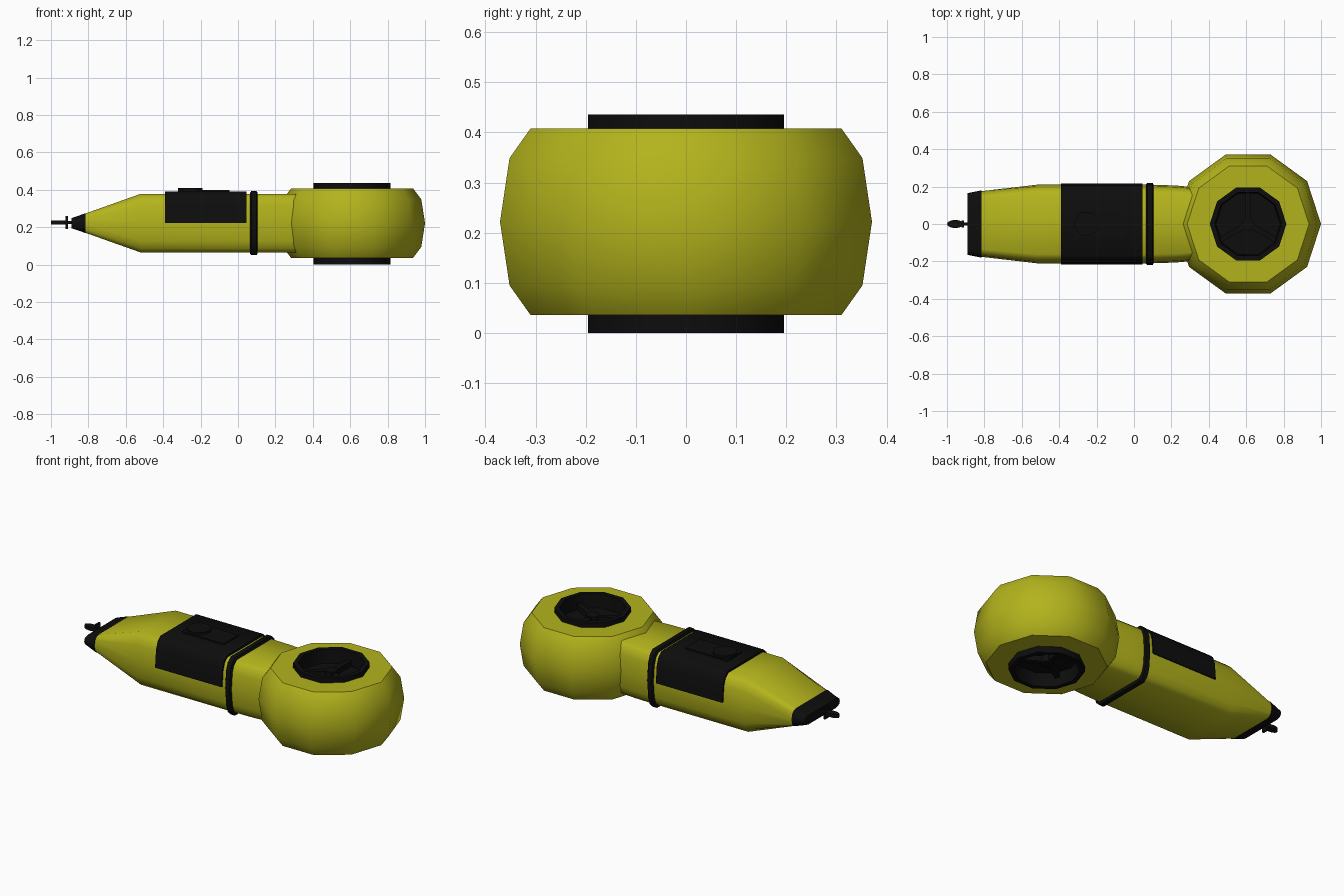
import bpy, bmesh, math
from mathutils import Matrix, Vector

if "Cube" in bpy.data.objects:
    bpy.data.objects.remove(bpy.data.objects["Cube"])

ZC = 0.222          # height of the centre line
HEAD_X = 0.61       # centre of the round head


def material(name, rgb):
    m = bpy.data.materials.new(name)
    m.diffuse_color = (*rgb, 1)
    m.use_nodes = True
    m.node_tree.nodes["Principled BSDF"].inputs["Base Color"].default_value = m.diffuse_color
    return m


YELLOW = material("yellow_shell", (0.45, 0.45, 0.012))
BLACK = material("black_plastic", (0.004, 0.004, 0.004))


def finish(bm, name, mat, angle=45):
    bmesh.ops.remove_doubles(bm, verts=bm.verts, dist=1e-5)
    bmesh.ops.recalc_face_normals(bm, faces=bm.faces)
    me = bpy.data.meshes.new(name)
    bm.to_mesh(me)
    bm.free()
    me.materials.append(mat)
    ob = bpy.data.objects.new(name, me)
    bpy.context.collection.objects.link(ob)
    bpy.ops.object.select_all(action='DESELECT')
    ob.select_set(True)
    bpy.context.view_layer.objects.active = ob
    bpy.ops.object.shade_smooth_by_angle(angle=math.radians(angle))
    return ob


def loft(name, section, stations, mat, angle=50):
    """Sweep a unit y/z section through (x, half width, half height) stations."""
    bm = bmesh.new()
    rings = [[bm.verts.new((x, y * w, ZC + z * h)) for y, z in section]
             for x, w, h in stations]
    n = len(section)
    for a, b in zip(rings, rings[1:]):
        for i in range(n):
            bm.faces.new((a[i], a[(i + 1) % n], b[(i + 1) % n], b[i]))
    bm.faces.new(rings[0])
    bm.faces.new(rings[-1])
    return finish(bm, name, mat, angle)


def lathe(name, profile, mat, sides=10, angle=45):
    """Spin an (r, z) profile about the vertical axis of the head."""
    bm = bmesh.new()
    verts = [bm.verts.new((HEAD_X + r, 0, z)) for r, z in profile]
    edges = [bm.edges.new(p) for p in zip(verts, verts[1:])]
    bmesh.ops.spin(bm, geom=verts + edges, cent=(HEAD_X, 0, 0), axis=(0, 0, 1),
                   angle=math.tau, steps=sides, use_merge=True)
    return finish(bm, name, mat, angle)


def box(name, centre, size, mat, rot=None):
    bm = bmesh.new()
    bmesh.ops.create_cube(bm, size=1, matrix=Matrix.Diagonal((*size, 1)))
    if rot:
        bm.transform(rot)
    bm.transform(Matrix.Translation(centre))
    return finish(bm, name, mat, 30)


def cylinder(name, centre, radius, depth, mat, sides=16, axis='Z', scale=(1, 1, 1)):
    bm = bmesh.new()
    bmesh.ops.create_cone(bm, cap_ends=True, segments=sides, radius1=radius,
                          radius2=radius, depth=depth)
    if axis == 'X':
        bm.transform(Matrix.Rotation(math.pi / 2, 4, 'Y'))
    bm.transform(Matrix.Translation(centre) @ Matrix.Diagonal((*scale, 1)))
    return finish(bm, name, mat, 40)


# Rounded cross-section, one quarter mirrored to a full loop
quarter = [(1, 0), (0.96, 0.6), (0.89, 0.86), (0.77, 1)]
upper = quarter + [(-y, z) for y, z in reversed(quarter)]
full = upper + [(y, -z) for y, z in reversed(upper[1:-1])]

# Handle body and its dark tip
loft("handle_body", full, [(-0.82, 0.175, 0.05), (-0.52, 0.21, 0.157),
                           (0.10, 0.21, 0.157), (0.22, 0.206, 0.157),
                           (0.40, 0.19, 0.157)], YELLOW)
loft("handle_tip", full, [(-0.89, 0.165, 0.027), (-0.815, 0.18, 0.053)], BLACK)
loft("collar_ring", full, [(0.065, 0.212, 0.163), (0.071, 0.22, 0.171),
                           (0.099, 0.22, 0.171), (0.105, 0.212, 0.163)], BLACK)

# Control cover over the upper half of the handle
loft("control_cover", upper, [(-0.39, 0.217, 0.169), (0.045, 0.217, 0.169)], BLACK)
box("control_plate", (-0.182, 0, 0.392), (0.275, 0.136, 0.012), BLACK)
cylinder("control_button", (-0.255, 0, 0.397), 0.065, 0.028, BLACK)

# Ten-sided head
half = [(0.19, 0.186), (0.326, 0.186), (0.37, 0.127), (0.39, 0)]
lathe("head_shell", [(r, ZC + z) for r, z in half] +
      [(r, ZC - z) for r, z in reversed(half[:-1])], YELLOW)

# Fan duct through the head, recessed at both ends
lathe("fan_duct", [(0, 0.355), (0.172, 0.355), (0.178, 0.436), (0.205, 0.436),
                   (0.205, 0.0), (0.178, 0.0), (0.172, 0.08), (0, 0.08)], BLACK, angle=40)
for side, z in (("top", 0.37), ("bottom", 0.065)):
    cylinder("fan_hub_" + side, (HEAD_X, 0, z), 0.035, 0.05, BLACK, 12)
    for i in range(3):
        a = math.radians(90 + 120 * i)
        box(f"fan_spoke_{side}_{i + 1}",
            Vector((HEAD_X + 0.09 * math.cos(a), 0.09 * math.sin(a), z)),
            (0.17, 0.028, 0.035), BLACK, Matrix.Rotation(a, 4, 'Z'))

# Small tail fitting
cylinder("tail_shaft", (-0.91, 0, ZC + 0.003), 0.008, 0.06, BLACK, 10, 'X')
cylinder("tail_tongue", (-0.956, 0, ZC + 0.003), 0.022, 0.02, BLACK, 12, 'Z', (2, 1, 1))
box("tail_fin", (-0.916, 0, ZC + 0.003), (0.012, 0.036, 0.07), BLACK)
